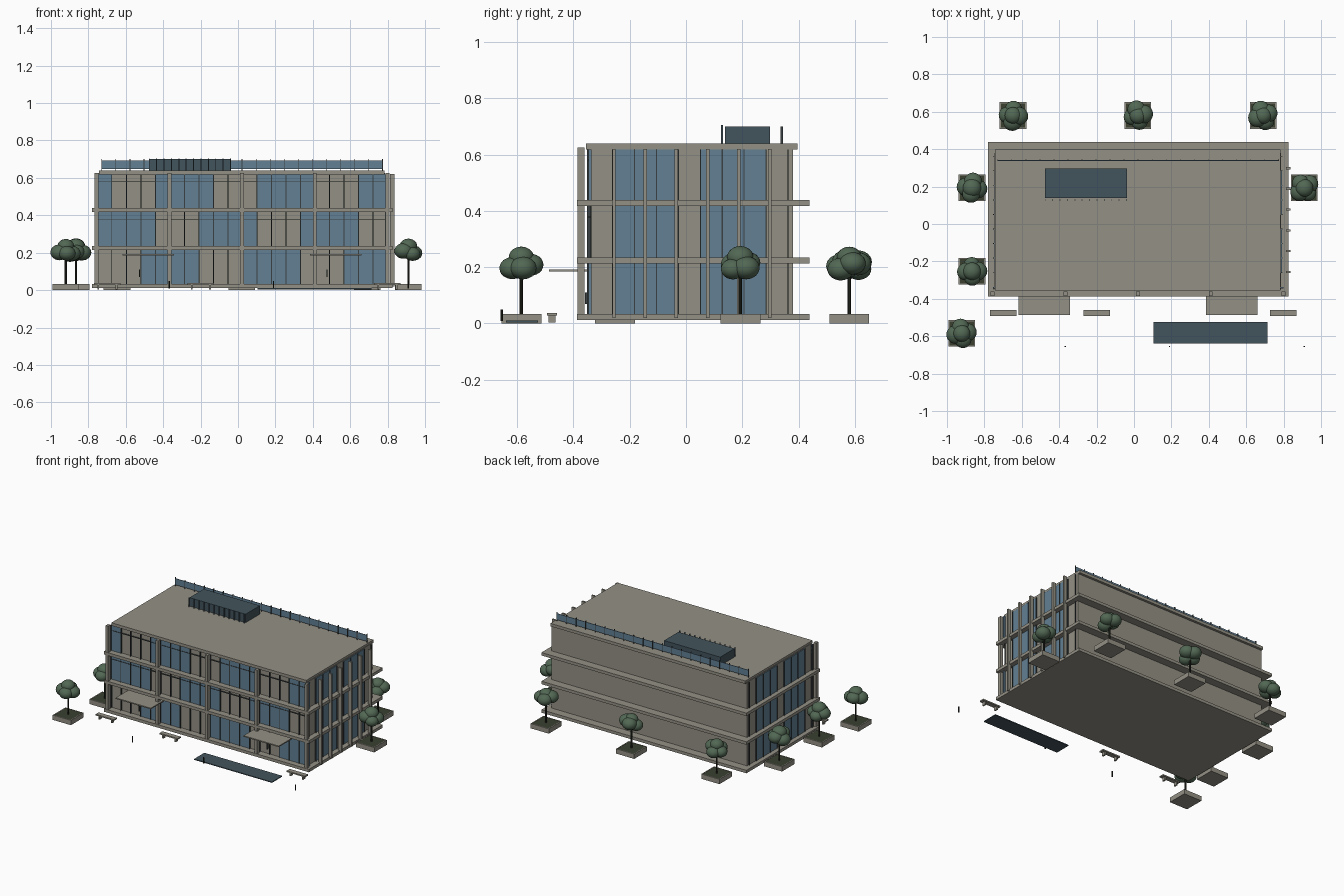
import bpy, bmesh, math, random
from mathutils import Matrix, Vector

if "Cube" in bpy.data.objects:
    bpy.data.objects.remove(bpy.data.objects["Cube"])

random.seed(4)


def mat(name, rgb):
    m = bpy.data.materials.new(name)
    lin = [(c / 255 / 12.92) if c < 10 else ((c / 255 + 0.055) / 1.055) ** 2.4 for c in rgb]
    m.diffuse_color = (*lin, 1)
    m.use_nodes = True
    m.node_tree.nodes["Principled BSDF"].inputs["Base Color"].default_value = m.diffuse_color
    return m


STONE = mat("warm grey stone", (148, 145, 133))
GLASS = mat("blue glass", (98, 128, 148))
SLATE = mat("dark slate", (66, 84, 93))
METAL = mat("dark metal", (58, 64, 66))
LEAF = mat("leaf green", (82, 104, 84))
BARK = mat("dark bark", (38, 42, 34))
SOIL = mat("planter soil", (58, 64, 48))


def finish(name, bm, material):
    me = bpy.data.meshes.new(name)
    bm.to_mesh(me)
    bm.free()
    me.materials.append(material)
    ob = bpy.data.objects.new(name, me)
    bpy.context.collection.objects.link(ob)
    return ob


def boxes(name, spans, material):
    """One object from boxes given as (x0, x1, y0, y1, z0, z1)."""
    bm = bmesh.new()
    for x0, x1, y0, y1, z0, z1 in spans:
        m = Matrix.Translation(((x0 + x1) / 2, (y0 + y1) / 2, (z0 + z1) / 2))
        bmesh.ops.create_cube(bm, size=1, matrix=m @ Matrix.Diagonal((x1 - x0, y1 - y0, z1 - z0, 1)))
    return finish(name, bm, material)


def posts(name, spots, r, z0, z1, material):
    bm = bmesh.new()
    for x, y in spots:
        bmesh.ops.create_cone(bm, cap_ends=True, segments=10, radius1=r, radius2=r, depth=z1 - z0,
                              matrix=Matrix.Translation((x, y, (z0 + z1) / 2)))
    return finish(name, bm, material)


# Building shell: core, floor slabs and roof
X0, X1, Y0, Y1 = -0.745, 0.787, -0.34, 0.38
boxes("core_walls", [(X0, X1, Y0, Y1, 0.02, 0.625)], STONE)
boxes("floor_slabs", [(-0.78, 0.826, -0.387, 0.438, z, z + 0.021) for z in (0.012, 0.214, 0.417)], STONE)
boxes("roof_slab", [(-0.742, 0.784, -0.356, 0.397, 0.619, 0.64)], STONE)

# Window bands: glass plates, mullions and transoms on the front and both sides
FLOORS = [(0.033, 0.214), (0.235, 0.417), (0.438, 0.619)]
front_glass, side_glass, mullions, transoms = [], [], [], []
fx0, n = -0.752, 20
fw = (0.80 - fx0) / n
sy0, sw = -0.338, 0.0778
for f, (z0, z1) in enumerate(FLOORS):
    for i in range(n):
        x = fx0 + i * fw
        if (i + 3 * f) % 7 >= 3:
            front_glass.append((x, x + fw, Y0 - 0.006, Y0 + 0.004, z0, z1))
        mullions.append((x - 0.002, x + 0.002, Y0 - 0.011, Y0, z0, z1))
    if f:
        transoms.append((X0, X1, Y0 - 0.009, Y0, z1 - 0.04, z1 - 0.037))
    for side, xs in ((-1, X0), (1, X1)):
        a, b = sorted((xs - side * 0.002, xs + side * 0.004))
        c, d = sorted((xs, xs + side * 0.008))
        for i in range(10):
            y = sy0 + i * sw
            if i % 4 and i < 9:
                side_glass.append((a, b, y, y + sw, z0, z1))
            mullions.append((c, d, y - 0.002, y + 0.002, z0, z1))
boxes("front_glass", front_glass, GLASS)
boxes("side_glass", side_glass, GLASS)
boxes("mullions", mullions, METAL)
boxes("transoms", transoms, METAL)

# Columns on the front and slender fins on the right side
boxes("front_columns", [(x - 0.01, x + 0.01, -0.385, -0.36, 0.03, 0.625)
                        for x in (-0.757, -0.366, 0.021, 0.41, 0.799)], STONE)
boxes("side_fins", [(0.814, 0.838, y - 0.006, y + 0.006, 0.02, 0.62)
                    for y in (-0.256, -0.145, -0.035, 0.077, 0.188, 0.298)], STONE)

# Entrance canopies and door handles
boxes("entrance_canopies", [(x, x + 0.275, -0.487, -0.34, 0.184, 0.192) for x in (-0.617, 0.385)], STONE)
boxes("door_handles", [(x, x + 0.005, -0.358, -0.34, 0.07, 0.11) for x in (-0.53, 0.473)], METAL)

# Rooftop plant unit with louvre fins
boxes("roof_unit", [(-0.477, -0.037, 0.138, 0.298, 0.64, 0.70)], SLATE)
boxes("roof_unit_fins", [(-0.477 + i * 0.0395, -0.472 + i * 0.0395, 0.125, 0.131, 0.64, 0.705)
                         for i in range(12)], SLATE)

# Glass railing along the back of the roof
boxes("roof_rail_glass", [(-0.73, 0.773, 0.338, 0.342, 0.647, 0.692)], GLASS)
boxes("roof_rail_posts", [(x - 0.002, x + 0.002, 0.336, 0.344, 0.64, 0.70)
                          for x in (-0.728 + i * 0.075 for i in range(21))], METAL)

# Reflecting pool, bollards and benches
boxes("pool", [(0.104, 0.714, -0.64, -0.525, 0.004, 0.01)], SLATE)
posts("bollards", [(-0.368, -0.655), (0.19, -0.655), (0.91, -0.655)], 0.004, 0.008, 0.05, BARK)
benches = []
for x in (-0.77, -0.27, 0.727):
    benches.append((x, x + 0.143, -0.493, -0.459, 0.028, 0.037))
    benches += [(lx, lx + 0.01, -0.488, -0.464, 0.004, 0.028) for lx in (x + 0.018, x + 0.115)]
boxes("benches", benches, STONE)

# Trees in square planters
TREES = [(-0.647, 0.58), (0.021, 0.58), (0.69, 0.58), (-0.866, 0.193),
         (-0.866, -0.253), (-0.921, -0.585), (0.911, 0.193)]
frames, soil = [], []
h, t = 0.071, 0.006
for x, y in TREES:
    frames.append((x - h, x + h, y - h, y + h, 0.0, 0.006))
    for s in (-1, 1):
        a, b = sorted((s * h, s * (h - t)))
        frames.append((x + a, x + b, y - h, y + h, 0.006, 0.034))
        frames.append((x - h + t, x + h - t, y + a, y + b, 0.006, 0.034))
    soil.append((x - h + t, x + h - t, y - h + t, y + h - t, 0.006, 0.033))
boxes("planters", frames, STONE)
boxes("planter_soil", soil, SOIL)
posts("tree_trunks", TREES, 0.006, 0.03, 0.2, BARK)

bm = bmesh.new()
for x, y in TREES:
    start = random.uniform(0, math.tau)
    for k in range(5):
        ang = start + k * math.tau / 4
        d = 0.033 if k < 4 else 0.0
        z = random.uniform(0.19, 0.225) if k < 4 else 0.235
        r = random.uniform(0.043, 0.05)
        m = Matrix.Translation(Vector((x + d * math.cos(ang), y + d * math.sin(ang), z)))
        bmesh.ops.create_icosphere(bm, subdivisions=3, radius=r, matrix=m @ Matrix.Diagonal((1, 1, 0.85, 1)))
for face in bm.faces:
    face.smooth = True
finish("tree_foliage", bm, LEAF)
